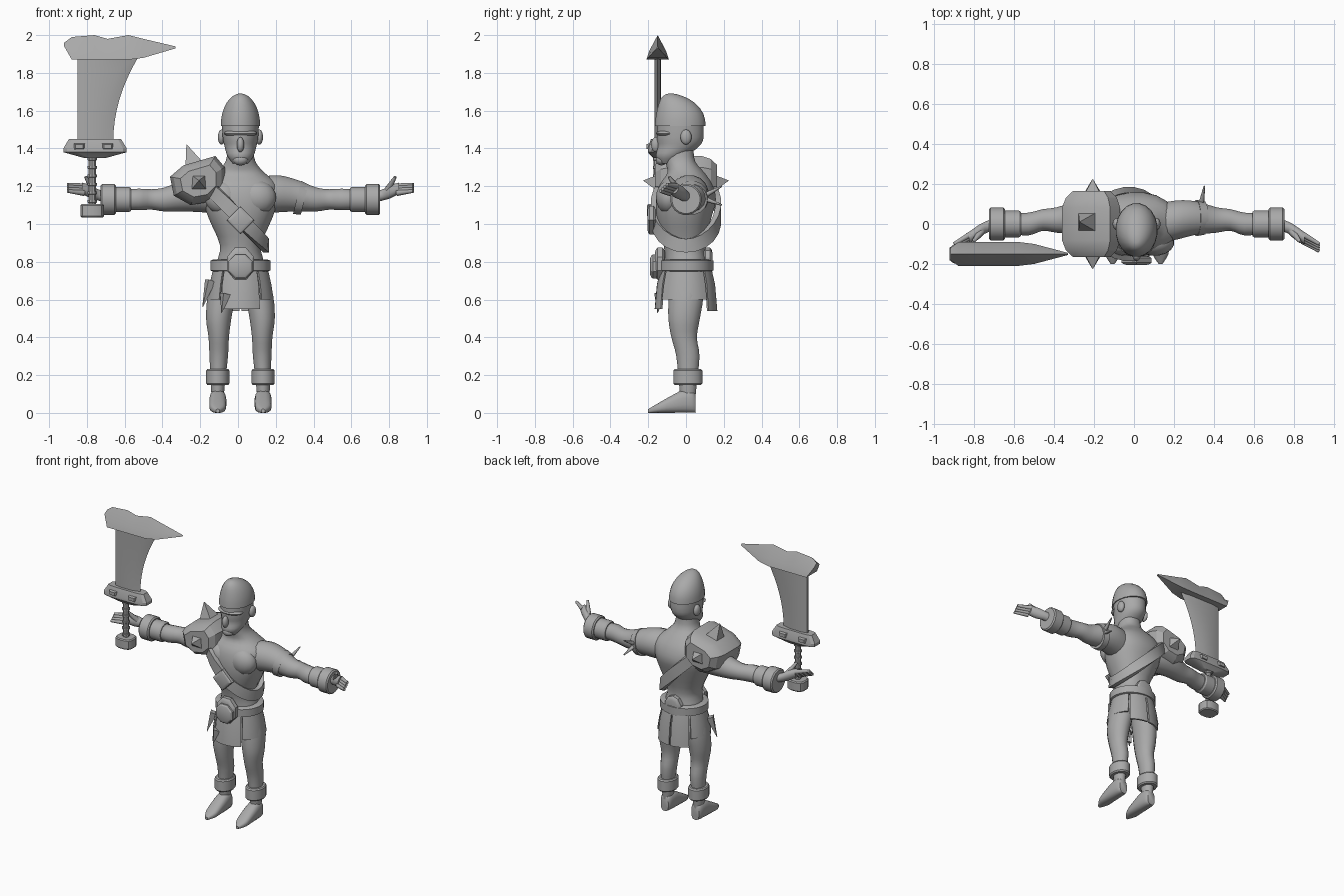
import bpy
import bmesh
from math import sin, cos, pi, sqrt, radians, copysign
from mathutils import Vector

start_cube = bpy.data.objects.get("Cube")
if start_cube:
    bpy.data.objects.remove(start_cube, do_unlink=True)

MIDDLE = .013
GREY = (.4, .4, .4, 1)
grey = bpy.data.materials.new("plain grey")
grey.use_nodes = True
grey.diffuse_color = GREY
grey.node_tree.nodes["Principled BSDF"].inputs["Base Color"].default_value = GREY


def skin(name, rings, closed=False, sharp=45):
    """Join rings of points into one surface, capped unless closed."""
    bm = bmesh.new()
    loops = [[bm.verts.new(point) for point in ring] for ring in rings]
    pairs = list(zip(loops, loops[1:]))
    if closed:
        pairs.append((loops[-1], loops[0]))
    else:
        bm.faces.new(loops[0])
        bm.faces.new(loops[-1])
    for near, far in pairs:
        for i in range(len(near)):
            bm.faces.new((near[i - 1], near[i], far[i], far[i - 1]))
    bmesh.ops.recalc_face_normals(bm, faces=bm.faces)
    mesh = bpy.data.meshes.new(name)
    bm.to_mesh(mesh)
    bm.free()
    mesh.materials.append(grey)
    mesh.shade_smooth()
    mesh.set_sharp_from_angle(angle=radians(sharp))
    part = bpy.data.objects.new(name, mesh)
    bpy.context.scene.collection.objects.link(part)


def spline(rows, steps):
    """Smoothly fill in between rows of numbers."""
    rows = [Vector(row) for row in rows]
    filled = []
    for i, (start, end) in enumerate(zip(rows, rows[1:])):
        pull_in = (end - rows[max(i - 1, 0)]) / 2
        pull_out = (rows[min(i + 2, len(rows) - 1)] - start) / 2
        for k in range(steps):
            t = k / steps
            blend = t * t * (3 - 2 * t)
            filled.append(start.lerp(end, blend) + pull_in * t * (1 - t) ** 2 - pull_out * t * t * (1 - t))
    return filled + [rows[-1]]


def loft(name, axis, rows, side=1, steps=3, sides=16, power=1, sharp=45):
    """Rows hold x from the body middle, y, z and two radii."""
    rings = []
    for x, y, z, wide, deep in spline(rows, steps):
        ring = []
        for k in range(sides):
            angle = 2 * pi * (k + .5) / sides
            u = wide * copysign(abs(cos(angle)) ** power, cos(angle))
            v = deep * copysign(abs(sin(angle)) ** power, sin(angle))
            offset = {"X": (0, u, v), "Y": (u, 0, v), "Z": (u, v, 0)}[axis]
            ring.append(Vector((MIDDLE + side * x, y, z)) + Vector(offset))
        rings.append(ring)
    skin(name, rings, sharp=sharp)


def blob(name, centre, radii, side=1):
    """Ellipsoid."""
    x, y, z = centre
    wide, deep, tall = radii
    turns = [radians(angle) for angle in range(-85, 90, 17)]
    loft(name, "Z", [(x, y, z + tall * sin(t), wide * cos(t), deep * cos(t)) for t in turns], side, steps=1)


def barrel(name, axis, centre, length, wide, deep, side=1, sides=20, power=1):
    """Short drum with bevelled rims."""
    direction = Vector([letter == axis for letter in "XYZ"])
    rows = []
    for shift, scale in ((-.5, .9), (-.4, 1), (.4, 1), (.5, .9)):
        rows.append((*(Vector(centre) + direction * shift * length), wide * scale, deep * scale))
    loft(name, axis, rows, side, steps=1, sides=sides, power=power, sharp=30)


def taper(name, base, tip, thick, thin, side=1, sides=8):
    """Straight cone or spike from base to tip."""
    base, tip = [Vector((MIDDLE + side * x, y, z)) for x, y, z in (base, tip)]
    turn = (tip - base).to_track_quat("Z", "Y")
    angles = [2 * pi * (k + .5) / sides for k in range(sides)]
    skin(name, [[at + turn @ Vector((cos(a), sin(a), 0)) * size for a in angles]
                for at, size in ((base, thick), (tip, thin))])


def slab(name, outline, front, back):
    """Outline in x and z given depth in y, with rounded faces."""
    x_mid, z_mid = [sum(values) / len(outline) for values in zip(*outline)]
    rings = []
    for part, scale in ((0, .65), (.1, .88), (.25, 1), (.75, 1), (.9, .88), (1, .65)):
        rings.append([(x_mid + (x - x_mid) * scale, front + (back - front) * part,
                       z_mid + (z - z_mid) * scale) for x, z in outline])
    skin(name, rings, sharp=25)


def polygon(x, z, wide, tall, sides, turn=.5):
    angles = [2 * pi * (k + turn) / sides for k in range(sides)]
    return [(x + wide * cos(a), z + tall * sin(a)) for a in angles]


# Torso and neck
torso = [(0, .72, .13, .11), (0, .8, .125, .11), (-.01, .89, .11, .11), (-.01, 1.03, .17, .145),
         (0, 1.13, .2, .16), (0, 1.21, .2, .14), (0, 1.27, .13, .1), (-.03, 1.33, .08, .08),
         (-.04, 1.4, .07, .08)]
loft("torso", "Z", [(0, *row) for row in torso], sides=20, power=.9)

# Head, cap and face
head = [(-.1, 1.32, .04, .04), (-.08, 1.36, .07, .08), (-.04, 1.41, .085, .11),
        (-.03, 1.46, .095, .125), (-.03, 1.55, .1, .12)]
loft("head", "Z", [(0, *row) for row in head], sides=20)
cap = []
for k in range(9):
    rise = sin(k / 8 * pi / 2)
    size = sqrt(1.01 - rise * rise)
    cap.append((0, -.03 - .05 * rise ** 3, 1.52 + .17 * rise, .105 * size, .135 * size))
loft("cap", "Z", cap, steps=1, sides=20)
blob("nose", (0, -.16, 1.42), (.02, .025, .04))
blob("brow", (0, -.1, 1.48), (.09, .06, .02))
blob("chin", (0, -.13, 1.34), (.04, .03, .03))

arm = [(.1, 0, 1.15, .1), (.2, .02, 1.16, .1), (.3, .03, 1.15, .085), (.4, .02, 1.13, .065),
       (.47, .02, 1.13, .055), (.54, 0, 1.13, .058), (.64, 0, 1.13, .05), (.74, -.01, 1.15, .03),
       (.79, -.04, 1.17, .036), (.84, -.07, 1.19, .03)]
leg = [(.07, 0, .77, .07), (.1, 0, .62, .075), (.115, -.01, .5, .068), (.115, -.01, .4, .055),
       (.115, .01, .3, .05), (.12, .01, .15, .038), (.12, .01, .05, .03)]
foot = [(.05, .03, .05), (.03, .04, .06), (-.02, .045, .06), (-.08, .045, .045), (-.15, .04, .025),
        (-.2, .01, .01)]

for side in (-1, 1):
    blob("chest_muscle", (.09, -.09, 1.14), (.1, .07, .09), side)
    blob("ear", (.1, 0, 1.46), (.02, .03, .04), side)
    # Arms, cuffs and hands
    loft("arm", "X", [(*row, row[-1]) for row in arm], side)
    barrel("inner_cuff", "X", (.63, 0, 1.13), .1, .068, .068, side)
    barrel("outer_cuff", "X", (.7, 0, 1.13), .08, .083, .083, side)
    for k in range(4):
        drop = .012 * k
        taper("finger", (.83, -.05 - drop, 1.2 - drop), (.915, -.1 - drop, 1.21 - drop), .016, .009, side)
    taper("thumb", (.78, -.04, 1.18), (.82, -.09, 1.25), .02, .008, side)
    # Legs, boot cuffs and feet
    loft("leg", "Z", [(*row, row[-1] * 1.25) for row in leg], side)
    barrel("boot_cuff", "Z", (.12, .01, .19), .085, .062, .078, side)
    loft("foot", "Y", [(.12, y, tall, wide, tall) for y, wide, tall in foot], side, power=.75)

# Left arm band with knotted ends
taper("arm_band", (.3, .03, 1.14), (.34, .03, 1.13), .092, .084, sides=16)
for height in (1.2, 1.1):
    taper("band_knot", (.32, .08, 1.14), (.34, .19, height), .018, .004)

# Belt and buckles
barrel("belt", "Z", (0, 0, .78), .065, .16, .146, sides=24)
slab("buckle_backing", polygon(MIDDLE, .79, .078, .092, 8), -.165, -.11)
slab("buckle", polygon(MIDDLE, .775, .07, .07, 8), -.19, -.13)
slab("back_plate", polygon(MIDDLE, .8, .065, .075, 10), .09, .14)


# Split skirt around the hips
def skirt_panel(name, middle, spread, bottom):
    edge = [(.785, 0), (.68, .024), (bottom, .036)]
    edge += [(z, flare - .012) for z, flare in reversed(edge)]
    rings = []
    for k in range(9):
        t = radians(middle + spread * (k / 4 - 1))
        rings.append([(MIDDLE + (.14 + flare) * cos(t), (.13 + flare) * sin(t), z) for z, flare in edge])
    skin(name, rings)


skirt_panel("skirt_front", -90, 36, .55)
skirt_panel("skirt_left", -4, 46, .6)
skirt_panel("skirt_right", 184, 46, .6)
skirt_panel("skirt_back_left", 67, 21, .54)
skirt_panel("skirt_back_right", 113, 21, .54)
taper("torn_corner", (-.08, -.14, .63), (-.1, -.15, .53), .03, .002, sides=4)
taper("hip_blade", (-.16, -.06, .7), (-.2, -.08, .56), .03, .002, sides=4)

# Chest strap wound round the body on a slant
strap = []
for k in range(24):
    t = 2 * pi * k / 24
    out = Vector((cos(t), sin(t), 0))
    spot = Vector((.18 * out.x - .025, .175 * out.y, 1.065 - .18 * out.x))
    along = Vector((-out.y, out.x, out.y))
    wide = along.cross(out).normalized() * .036
    outer, inner = spot + out * .01, spot - out * .02
    strap.append([outer + wide, outer - wide, inner - wide, inner + wide])
skin("chest_strap", strap, closed=True)
slab("strap_buckle", polygon(MIDDLE, 1.02, .075, .075, 4, turn=0), -.205, -.16)

# Spiked shoulder pad
slab("shoulder_pad", [(-.36, 1.25), (-.29, 1.31), (-.12, 1.36), (-.07, 1.3), (-.07, 1.19), (-.14, 1.12),
                      (-.25, 1.1), (-.34, 1.15)], -.165, .165)
taper("top_spike", (-.245, .01, 1.31), (-.285, .01, 1.42), .07, .002, sides=4)
for side in (-1, 1):
    taper("side_spike", (-.22, .15 * side, 1.22), (-.22, .225 * side, 1.23), .06, .002, sides=4)

# Great blade: pommel, grip, guard, blade and heavy head
HILT = -.785
DEPTH = -.15
barrel("pommel", "Z", (HILT, DEPTH, 1.07), .07, .064, .057, sides=12, power=.7)
barrel("grip", "Z", (HILT, DEPTH, 1.23), .28, .021, .021, sides=10)
for k in range(6):
    barrel("grip_ring", "Z", (HILT, DEPTH, 1.12 + k * .045), .015, .026, .026, sides=10)
guard = [(1.35, .06, .025), (1.38, .17, .053), (1.4, .17, .053), (1.45, .14, .036)]
loft("guard", "Z", [(HILT + .015, DEPTH, *row) for row in guard], steps=1, sides=12, power=.4, sharp=25)
for x in (-.84, -.69):
    slab("guard_stud", polygon(x, 1.41, .045, .025, 4), -.21, -.09)

blade = []
for k in range(9):
    t = k / 8
    back, front = -.85, -.66 + .13 * t * t
    section = [(back, .008), (back + .05, .018), (front - .06, .016)]
    z = 1.44 + .44 * t
    blade.append([(x, DEPTH - half, z) for x, half in section] + [(front, DEPTH, z)]
                 + [(x, DEPTH + half, z) for x, half in reversed(section)])
skin("blade", blade)

blade_head = []
for x, low, high, half in ((-.92, 1.94, 1.96, .03), (-.88, 1.87, 1.99, .06), (-.76, 1.87, 2, .06),
                           (-.69, 1.87, 1.98, .06), (-.58, 1.87, 2, .06), (-.5, 1.88, 1.98, .05),
                           (-.33, 1.93, 1.94, .005)):
    ridge = low + (high - low) * .35
    shoulder = half * .75
    profile = ((-half, low), (-shoulder, ridge), (0, high), (shoulder, ridge), (half, low))
    blade_head.append([(x, DEPTH + y, z) for y, z in profile])
skin("blade_head", blade_head, sharp=30)
